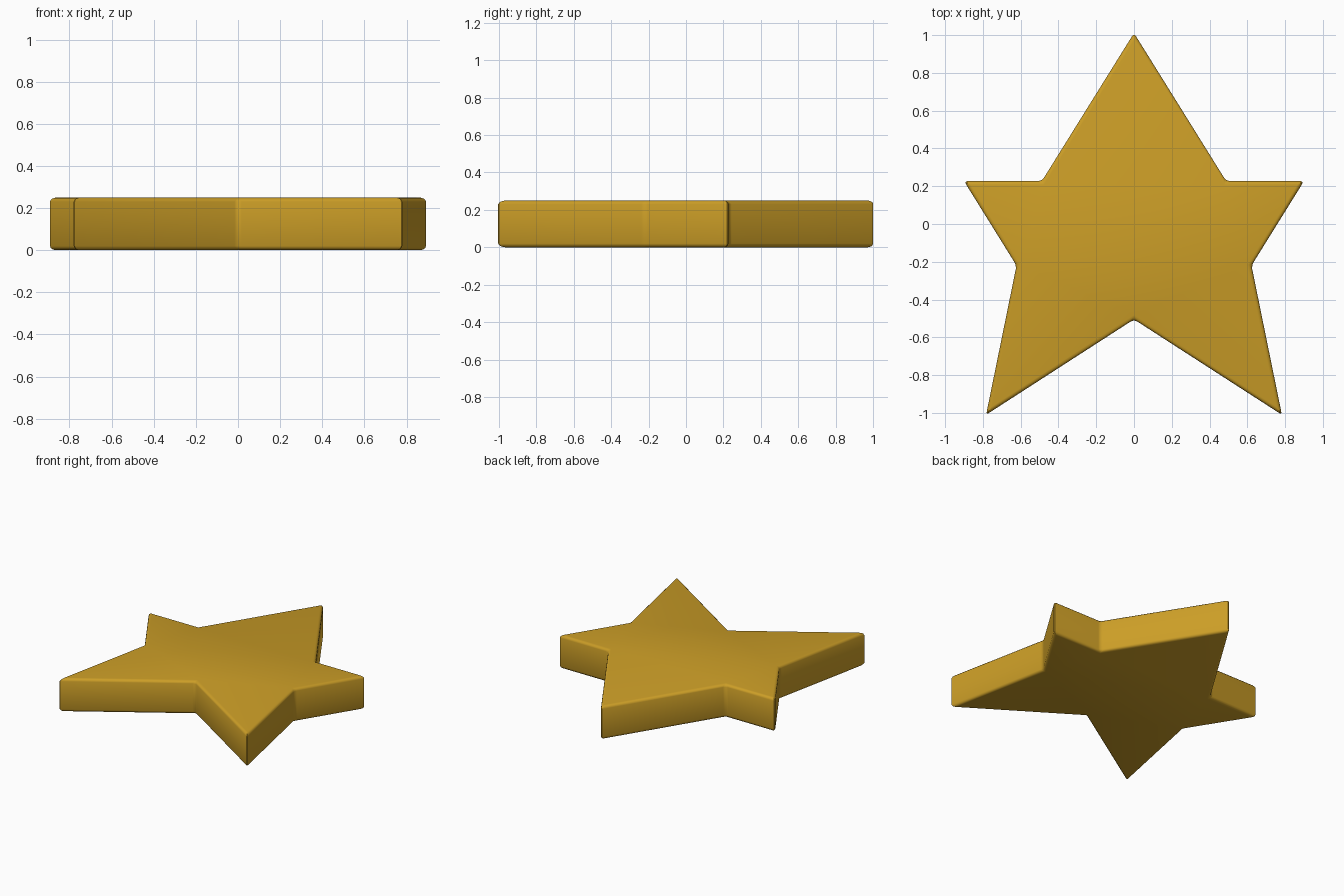
import bpy, bmesh

if "Cube" in bpy.data.objects:
    bpy.data.objects.remove(bpy.data.objects["Cube"])

HEIGHT = 0.25
BEVEL = 0.02

# Right half of the star outline, top tip to bottom notch, mirrored for the left
half = [(0, 1.011), (0.488, 0.227), (0.9, 0.227), (0.622, -0.22), (0.783, -1.01), (0, -0.505)]
outline = half + [(-x, y) for x, y in reversed(half[1:-1])]

# Star plate: extruded outline with all edges slightly rounded
bm = bmesh.new()
base = bm.faces.new([bm.verts.new((x, y, 0)) for x, y in outline])
ext = bmesh.ops.extrude_face_region(bm, geom=[base], use_keep_orig=True)
bmesh.ops.translate(bm, vec=(0, 0, HEIGHT),
                    verts=[g for g in ext["geom"] if isinstance(g, bmesh.types.BMVert)])
bmesh.ops.recalc_face_normals(bm, faces=bm.faces[:])
mesh = bpy.data.meshes.new("star")
bm.to_mesh(mesh)
bm.free()
star = bpy.data.objects.new("star", mesh)
bpy.context.collection.objects.link(star)

bevel = star.modifiers.new("rounded_edges", "BEVEL")
bevel.width = BEVEL
bevel.segments = 3
bevel.limit_method = "ANGLE"

# Gold colour
gold = bpy.data.materials.new("gold")
gold.diffuse_color = (0.6, 0.34, 0.02, 1)
gold.use_nodes = True
gold.node_tree.nodes["Principled BSDF"].inputs["Base Color"].default_value = gold.diffuse_color
mesh.materials.append(gold)

# Smooth rounded edges, flat large faces
bpy.context.view_layer.objects.active = star
star.select_set(True)
bpy.ops.object.modifier_apply(modifier=bevel.name)
bpy.ops.object.shade_smooth_by_angle()
